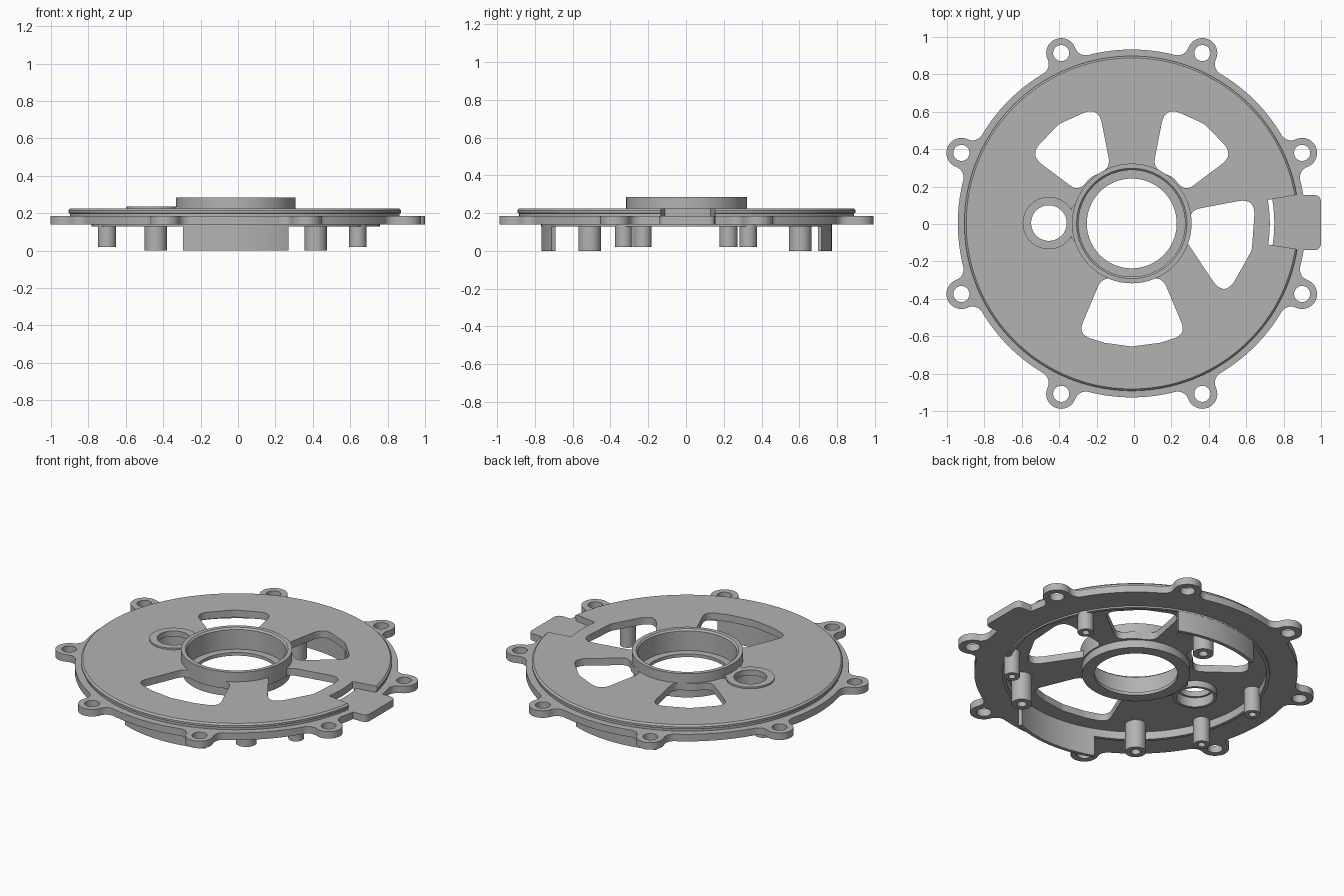
import bpy, bmesh, math
from mathutils import Vector

if "Cube" in bpy.data.objects:
    bpy.data.objects.remove(bpy.data.objects["Cube"])

CX, CY = -0.012, 0.003          # axis of the round cover
FLANGE_R, BOTTOM, STEP, TOP, POCKET = 0.93, 0.14, 0.185, 0.225, 0.18

metal = bpy.data.materials.new("light grey metal")
metal.use_nodes = True
grey = (0.45, 0.45, 0.45, 1)
metal.diffuse_color = grey
metal.node_tree.nodes["Principled BSDF"].inputs["Base Color"].default_value = grey


def finish(name, bm):
    bmesh.ops.recalc_face_normals(bm, faces=bm.faces)
    mesh = bpy.data.meshes.new(name)
    bm.to_mesh(mesh)
    bm.free()
    mesh.materials.append(metal)
    ob = bpy.data.objects.new(name, mesh)
    bpy.context.collection.objects.link(ob)
    return ob


def lathe(name, profile, x=CX, y=CY, n=96):
    """Revolve a closed (radius, height) profile into a ring, or a solid where radius is 0."""
    bm = bmesh.new()
    verts = [bm.verts.new((x + r, y, z)) for r, z in profile]
    edges = [bm.edges.new((verts[i - 1], verts[i])) for i in range(len(verts))]
    bmesh.ops.spin(bm, geom=verts + edges, cent=(x, y, 0), axis=(0, 0, 1),
                   angle=math.tau, steps=n, use_merge=True)
    bmesh.ops.remove_doubles(bm, verts=bm.verts, dist=1e-5)
    return finish(name, bm)


def prism(name, points, z0, z1):
    """Extrude a plan outline between two heights."""
    bm = bmesh.new()
    face = bm.faces.new([bm.verts.new((p[0], p[1], z0)) for p in points])
    moved = bmesh.ops.extrude_face_region(bm, geom=[face])["geom"]
    bmesh.ops.translate(bm, vec=(0, 0, z1 - z0),
                        verts=[v for v in moved if isinstance(v, bmesh.types.BMVert)])
    return finish(name, bm)


def arc(cx, cy, r, a0, a1, n=24):
    return [(cx + r * math.cos(a0 + (a1 - a0) * i / n),
             cy + r * math.sin(a0 + (a1 - a0) * i / n)) for i in range(n + 1)]


def sector(name, r0, r1, mid, half, z0, z1):
    a, b = math.radians(mid - half), math.radians(mid + half)
    return prism(name, arc(CX, CY, r1, a, b) + arc(CX, CY, r0, b, a), z0, z1)


def rounded(corners, r, n=8):
    """Round every corner of a plan polygon with quadratic curves."""
    out, pts = [], [Vector(c) for c in corners]
    for i, p in enumerate(pts):
        a, b = pts[i - 1] - p, pts[(i + 1) % len(pts)] - p
        cut = min(r / math.tan(a.angle(b) / 2), a.length * 0.48, b.length * 0.48)
        s, e = p + a.normalized() * cut, p + b.normalized() * cut
        for k in range(n + 1):
            t = k / n
            out.append(s * (1 - t) ** 2 + p * 2 * t * (1 - t) + e * t * t)
    return out


def combine(target, tool, operation):
    mod = target.modifiers.new("combine", 'BOOLEAN')
    mod.operation, mod.object, mod.solver = operation, tool, 'EXACT'
    bpy.context.view_layer.objects.active = target
    bpy.ops.object.modifier_apply(modifier=mod.name)
    bpy.data.objects.remove(tool)


def cylinder(name, x, y, r, z0=-0.1, z1=0.4, n=48):
    return prism(name, arc(x, y, r, 0, math.tau, n)[:-1], z0, z1)


# Cover plate: stepped rim, thin web and an underside pocket with a low lip
plate = lathe("cover_plate", [
    (0.30, TOP), (0.885, TOP), (0.895, 0.215), (0.895, 0.202), (0.887, 0.198),
    (0.887, STEP), (FLANGE_R, STEP), (FLANGE_R, BOTTOM), (0.77, BOTTOM),
    (0.77, 0.13), (0.75, 0.13), (0.75, POCKET), (0.30, POCKET)], n=160)

# Eight screw lugs blended into the rim with fillets
LUG_D, LUG_R, FILLET = 0.986, 0.08, 0.06
reach = FLANGE_R + FILLET
alpha = math.acos((reach ** 2 + LUG_D ** 2 - (LUG_R + FILLET) ** 2) / (2 * reach * LUG_D))
fx, fy = reach * math.cos(alpha), reach * math.sin(alpha)
beta = math.atan2(fy, fx - LUG_D)
side = arc(fx, fy, FILLET, alpha + math.pi, beta + math.pi, 8)
if abs(beta - alpha) > math.pi:
    side = arc(fx, fy, FILLET, alpha + math.pi, beta + math.pi - math.tau, 8)
outline = ([(0.86, -0.09)] + [(x, -y) for x, y in side]
           + arc(LUG_D, 0, LUG_R, -beta, beta, 32)[1:-1]
           + side[::-1] + [(0.86, 0.09)])
lug_holes = []
for k in range(8):
    a = math.radians(22.5 + 45 * k)
    c, s = math.cos(a), math.sin(a)
    # keep the root of each lug inside the flange, clear of the raised disc
    pts = [(CX + x * c - y * s, CY + x * s + y * c) for x, y in outline]
    combine(plate, prism("lug", pts, BOTTOM, STEP), 'UNION')
    lug_holes.append((CX + LUG_D * c, CY + LUG_D * s))
for x, y in lug_holes:
    combine(plate, cylinder("lug_hole", x, y, 0.043), 'DIFFERENCE')

# Side tab with its notch and through slot
tab = rounded([(0.85, -0.14), (1.0, -0.14), (1.0, 0.155), (0.85, 0.155)], 0.04)
combine(plate, prism("tab", tab, BOTTOM, STEP), 'UNION')
combine(plate, sector("notch", 0.74, 0.91, 0.5, 9.3, STEP, 0.3), 'DIFFERENCE')
combine(plate, sector("slot", 0.738, 0.762, 0.5, 9.3, 0, 0.3), 'DIFFERENCE')

# Four windows with rounded corners, the upper pair mirrored
upper = [(-0.56, 0.37), (-0.40, 0.535), (-0.19, 0.63), (-0.125, 0.30),
         (-0.23, 0.25), (-0.30, 0.175)]
windows = [
    upper,
    [(2 * CX - x, y) for x, y in upper],
    [(-0.30, -0.59), (-0.16, -0.635), (CX, -0.655), (0.14, -0.635), (0.28, -0.59),
     (0.15, -0.28), (CX, -0.315), (-0.17, -0.28)],
    [(0.65, 0.14), (0.63, -0.14), (0.485, -0.40), (0.275, -0.085), (0.305, 0.075)]]
for w in windows:
    combine(plate, prism("window", rounded(w, 0.075), 0, 0.4), 'DIFFERENCE')

# Small bearing seat beside the hub
SX, SY = -0.455, 0.005
combine(plate, cylinder("seat_hole", SX, SY, 0.115), 'DIFFERENCE')
lathe("small_bearing_seat", [
    (0.095, 0.235), (0.14, 0.235), (0.14, 0.19), (0.125, 0.19), (0.125, BOTTOM),
    (0.108, BOTTOM), (0.108, 0.20), (0.095, 0.20)], SX, SY, 64)
prism("seat_neck", [(-0.335, -0.075), (-0.30, -0.11), (-0.30, 0.12), (-0.335, 0.085)],
      BOTTOM, 0.235)

# Central hub with an inner ledge
lathe("bearing_hub", [
    (0.24, 0.13), (0.31, 0.13), (0.31, POCKET), (0.32, POCKET), (0.32, 0.285),
    (0.295, 0.285), (0.285, 0.275), (0.285, 0.15), (0.24, 0.15)])

# Curved walls hanging below, front and back
for name, angle in (("back_wall", 90), ("front_wall", 270)):
    sector(name, 0.747, 0.769, angle, 21.5, 0, 0.16)

# Screw posts with blind holes
posts = [(-0.012, 0.605, 0.06, 0), (0.415, -0.51, 0.06, 0), (-0.44, -0.51, 0.06, 0),
         (0.64, 0.33, 0.046, 0.02), (0.64, -0.33, 0.046, 0.02),
         (-0.70, 0.225, 0.048, 0.02), (-0.70, -0.23, 0.048, 0.02)]
for i, (x, y, r, z) in enumerate(posts):
    lathe(f"screw_post_{i + 1}", [
        (0, POCKET + 0.01), (r, POCKET + 0.01), (r, z), (r * 0.45, z),
        (r * 0.45, z + 0.08), (0, z + 0.08)], x, y, 32)

# Smooth the round walls, keep edges crisp
bpy.ops.object.select_all(action='DESELECT')
for ob in bpy.context.collection.objects:
    if ob.type == 'MESH' and metal.name in ob.data.materials:
        ob.select_set(True)
        bpy.context.view_layer.objects.active = ob
bpy.ops.object.shade_smooth_by_angle(angle=math.radians(30))
